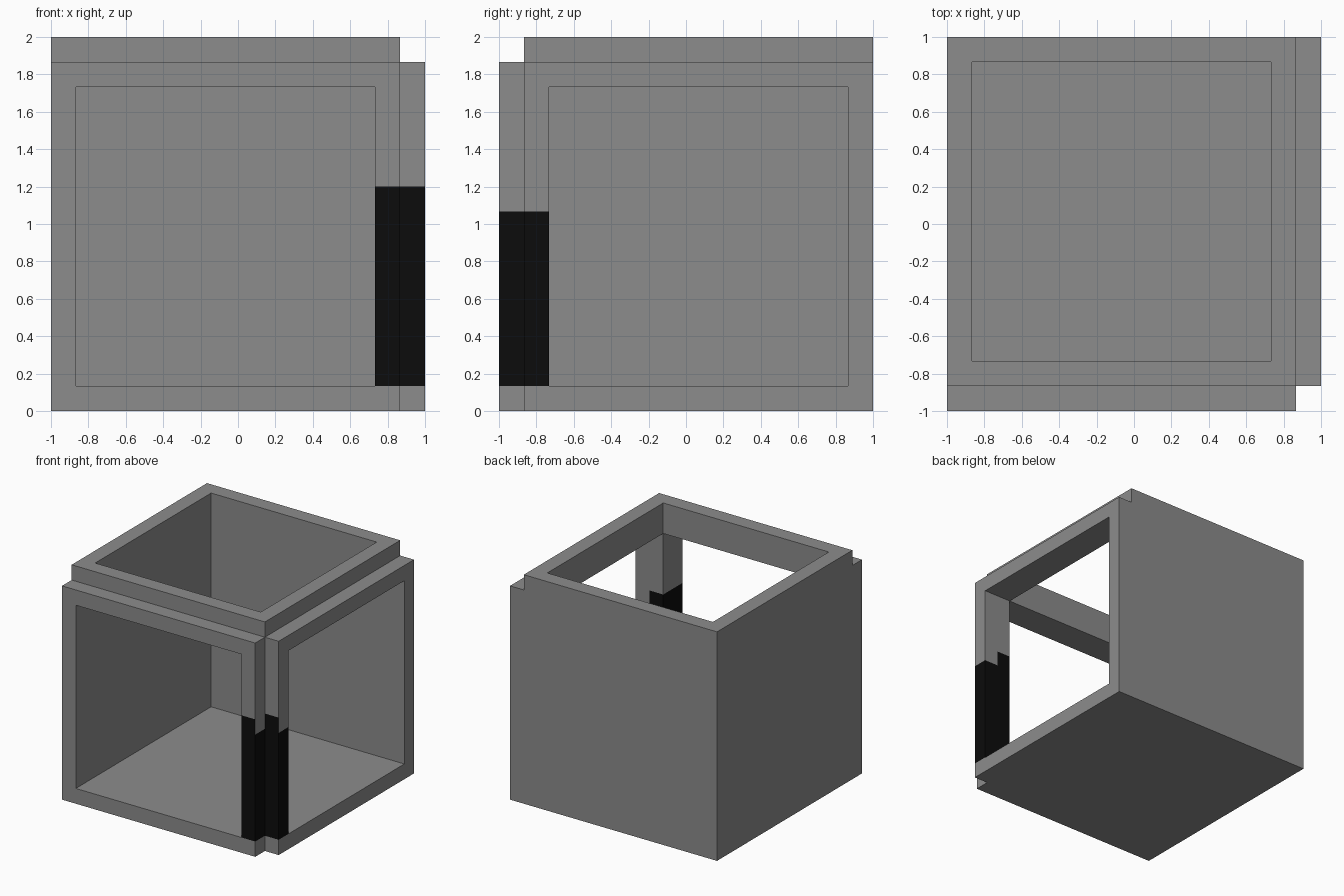
import bpy
import bmesh

if "Cube" in bpy.data.objects:
    bpy.data.objects.remove(bpy.data.objects["Cube"])

U = 2 / 15                       # the model sits on a 15-unit lattice
XS = [0, 1, 13, 14, 15]
YS = [0, 1, 2, 14, 15]
ZS = [0, 1, 8, 9, 13, 14, 15]


def make_material(name, value):
    mat = bpy.data.materials.new(name)
    mat.diffuse_color = (value, value, value, 1)
    mat.use_nodes = True
    mat.node_tree.nodes["Principled BSDF"].inputs["Base Color"].default_value = mat.diffuse_color
    return mat


GREY = make_material("mid grey", 0.262)
BLACK = make_material("near black", 0.0035)


def solid(x, y, z):
    """True where the open box has material (point in lattice units)."""
    if not (0 < x < 15 and 0 < y < 15 and 0 < z < 15):
        return False
    # stepped notches where two raised frames meet
    if (x > 14) + (y < 1) + (z > 14) >= 2:
        return False
    # cavity, open through front, right and top
    in_x, in_y, in_z = 1 < x < 13, 2 < y < 14, 1 < z < 13
    return in_x + in_y + in_z < 2 or not (x > 1 and y < 14 and z > 1)


def in_post(x, y, z):
    return x > 13 and y < 2 and 1 < z < 13


def is_black(c, axis, side):
    """Black lower part of the post; height depends on face direction."""
    if not in_post(*c):
        return False
    low = (axis == 0 and side > 0) or (axis == 1 and side > 0 and c[0] > 14)
    return c[2] < (8 if low else 9)


def build(name, belongs):
    """Skin all lattice cells of one part, keeping only exposed faces."""
    bm = bmesh.new()
    verts = {}
    axes = (XS, YS, ZS)

    def vert(p):
        if p not in verts:
            verts[p] = bm.verts.new((p[0] * U - 1, p[1] * U - 1, p[2] * U))
        return verts[p]

    for i in range(len(XS) - 1):
        for j in range(len(YS) - 1):
            for k in range(len(ZS) - 1):
                lo = [a[n] for a, n in zip(axes, (i, j, k))]
                hi = [a[n + 1] for a, n in zip(axes, (i, j, k))]
                c = [(p + q) / 2 for p, q in zip(lo, hi)]
                if not (solid(*c) and belongs(*c)):
                    continue
                for axis in range(3):
                    b, d = (axis + 1) % 3, (axis + 2) % 3
                    for side in (-1, 1):
                        at = hi[axis] if side > 0 else lo[axis]
                        probe = list(c)
                        probe[axis] = at + side * 0.5
                        if solid(*probe):
                            continue
                        ring = []
                        for s, t in ((lo[b], lo[d]), (hi[b], lo[d]),
                                     (hi[b], hi[d]), (lo[b], hi[d])):
                            p = [0, 0, 0]
                            p[axis], p[b], p[d] = at, s, t
                            ring.append(vert(tuple(p)))
                        face = bm.faces.new(ring if side > 0 else ring[::-1])
                        face.material_index = int(is_black(c, axis, side))
    mesh = bpy.data.meshes.new(name)
    bm.to_mesh(mesh)
    bm.free()
    mesh.materials.append(GREY)
    mesh.materials.append(BLACK)
    obj = bpy.data.objects.new(name, mesh)
    bpy.context.collection.objects.link(obj)


# walls, floor and raised rims
build("open_box", lambda *c: not in_post(*c))
# front right corner post with the black lower part
build("corner_post", in_post)
